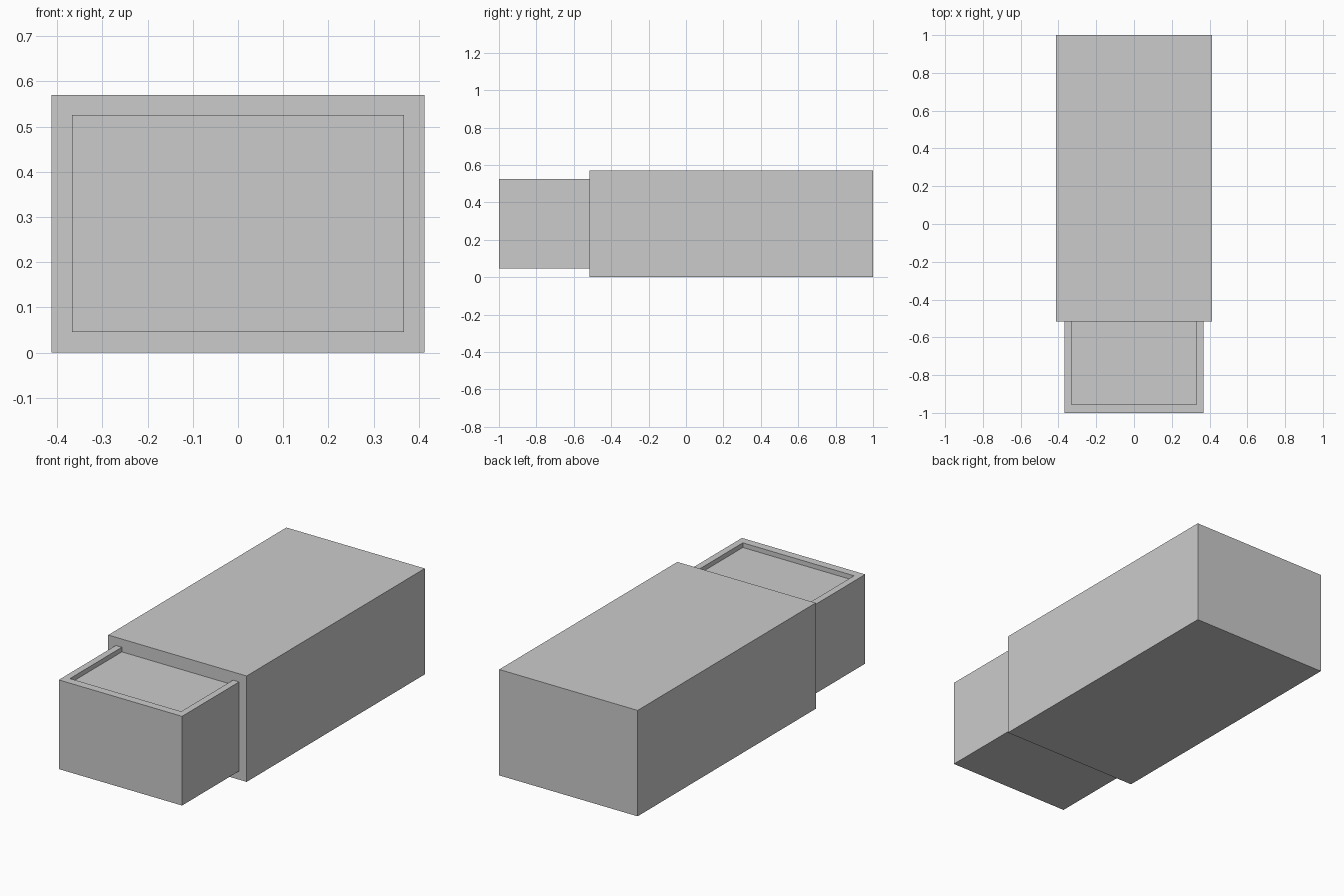
import bpy
import bmesh
from math import copysign

cube = bpy.data.objects.get("Cube")
if cube:
    bpy.data.objects.remove(cube, do_unlink=True)

grey = bpy.data.materials.new("light grey")
grey.use_nodes = True
colour = (0.6, 0.6, 0.6, 1)
grey.diffuse_color = colour
grey.node_tree.nodes["Principled BSDF"].inputs["Base Color"].default_value = colour


def box(half_width, y0, y1, z0, z1):
    """Axis-aligned box centred on x = 0."""
    bm = bmesh.new()
    bmesh.ops.create_cube(bm, size=1)
    for v in bm.verts:
        v.co.x = copysign(half_width, v.co.x)
        v.co.y = y0 if v.co.y < 0 else y1
        v.co.z = z0 if v.co.z < 0 else z1
    return bm


def finish(bm, name):
    bmesh.ops.recalc_face_normals(bm, faces=bm.faces)
    mesh = bpy.data.meshes.new(name)
    bm.to_mesh(mesh)
    bm.free()
    mesh.materials.append(grey)
    obj = bpy.data.objects.new(name, mesh)
    bpy.context.scene.collection.objects.link(obj)


# Outer sleeve
front = -0.515
finish(box(0.412, front, 1, 0, 0.57), "sleeve")

# Sliding drawer, its back end tucked into the sleeve
bm = box(0.367, -1, front + 0.08, 0.046, 0.526)
bm.normal_update()
top = max(bm.faces, key=lambda f: f.calc_center_median().z)

# Shallow recess in the drawer top, running back under the sleeve
bmesh.ops.inset_region(bm, faces=[top], thickness=0.04)
for v in top.verts:
    v.co.x = copysign(0.331, v.co.x)
    v.co.y = -0.956 if v.co.y < -0.7 else front + 0.04
floor = bmesh.ops.extrude_discrete_faces(bm, faces=[top])["faces"][0]
bmesh.ops.translate(bm, verts=floor.verts, vec=(0, 0, -0.025))
finish(bm, "drawer")
